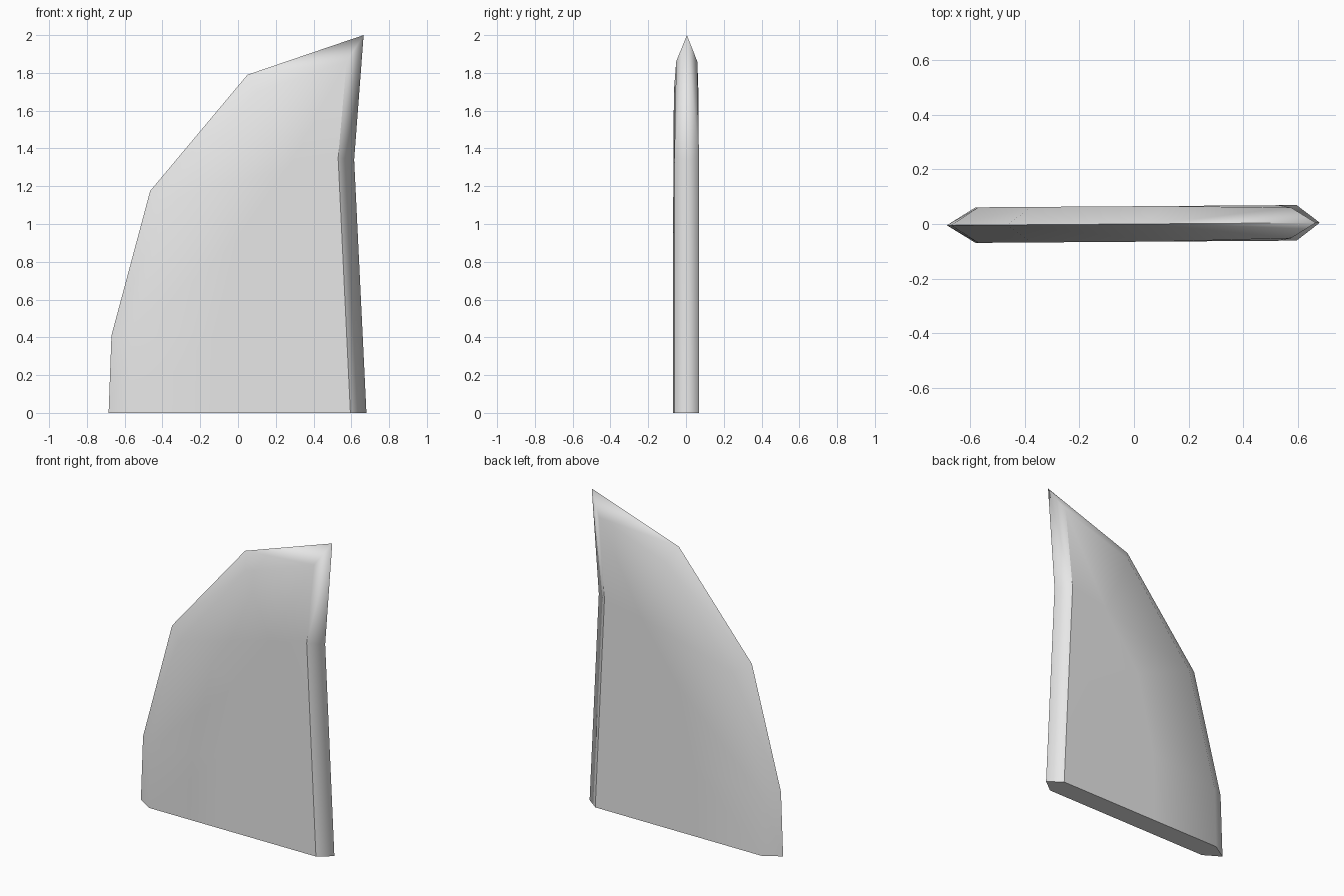
import bpy
import bmesh

cube = bpy.data.objects.get("Cube")
if cube:
    bpy.data.objects.remove(cube, do_unlink=True)

grey = bpy.data.materials.new("light_grey")
grey.use_nodes = True
COLOUR = (0.8, 0.8, 0.8, 1.0)
grey.diffuse_color = COLOUR
grey.node_tree.nodes["Principled BSDF"].inputs["Base Color"].default_value = COLOUR

# Leading edge profile rows, from the base up to the tip (x, z)
lead_rim = [(-0.685, 0), (-0.67, 0.41), (-0.465, 1.175), (0.05, 1.79), (0.665, 2.0)]
lead_inset = [(-0.58, 0), (-0.57, 0.39), (-0.375, 1.12), (0.1, 1.70), (0.575, 1.86)]
core = [(-0.1, 0), (-0.09, 0.45), (0.03, 0.95), (0.27, 1.3)]
# Trailing edge profile rows, from the base up to the tip
trail_rim = [(0.68, 0), (0.615, 1.34), (0.665, 2.0)]
trail_inset = [(0.595, 0), (0.53, 1.35), (0.575, 1.86)]

bm = bmesh.new()
cache = {}


def vert(p, y):
    """One shared vertex per position, with the slight yaw of the fin."""
    key = (p[0], p[1], y)
    if key not in cache:
        cache[key] = bm.verts.new((p[0], y + 0.007 * p[0], p[1]))
    return cache[key]


def strip(a, ya, b, yb):
    """Quads between two rows of equal length."""
    for i in range(len(a) - 1):
        loop = [vert(a[i], ya), vert(a[i + 1], ya), vert(b[i + 1], yb), vert(b[i], yb)]
        loop = list(dict.fromkeys(loop))
        bm.faces.new(loop)


def mark_sharp(row, y):
    for p, q in zip(row, row[1:]):
        bm.edges.get((vert(p, y), vert(q, y))).smooth = False


for side in (-1, 1):
    t = 0.065 * side
    tip = 0.056 * side
    # thickness narrows at the tip only
    cache[(*lead_inset[-1], t)] = bm.verts.new(
        (lead_inset[-1][0], tip + 0.007 * lead_inset[-1][0], lead_inset[-1][1]))
    strip(lead_rim, 0, lead_inset, t)
    strip(lead_inset[:4], t, core, t)
    strip(trail_inset, t, trail_rim, 0)
    # flat panel between the core row and the trailing bevel
    bm.faces.new([vert(p, t) for p in (core[0], core[1], core[2], core[3],
                                       trail_inset[1], trail_inset[0])])
    bm.faces.new([vert(p, t) for p in (core[3], lead_inset[3], lead_inset[4], trail_inset[1])])
    mark_sharp(trail_inset, t)

# Sharp leading rim
mark_sharp(lead_rim, 0)

# Flat base
base = [vert(lead_rim[0], 0)]
base += [vert(r[0], -0.065) for r in (lead_inset, core, trail_inset)]
base += [vert(trail_rim[0], 0)]
base += [vert(r[0], 0.065) for r in (trail_inset, core, lead_inset)]
base_face = bm.faces.new(base)
for e in base_face.edges:
    e.smooth = False

bmesh.ops.recalc_face_normals(bm, faces=bm.faces)
for f in bm.faces:
    f.smooth = True
base_face.smooth = False

mesh = bpy.data.meshes.new("fin_blade")
bm.to_mesh(mesh)
bm.free()
mesh.materials.append(grey)
fin = bpy.data.objects.new("fin_blade", mesh)
bpy.context.scene.collection.objects.link(fin)
